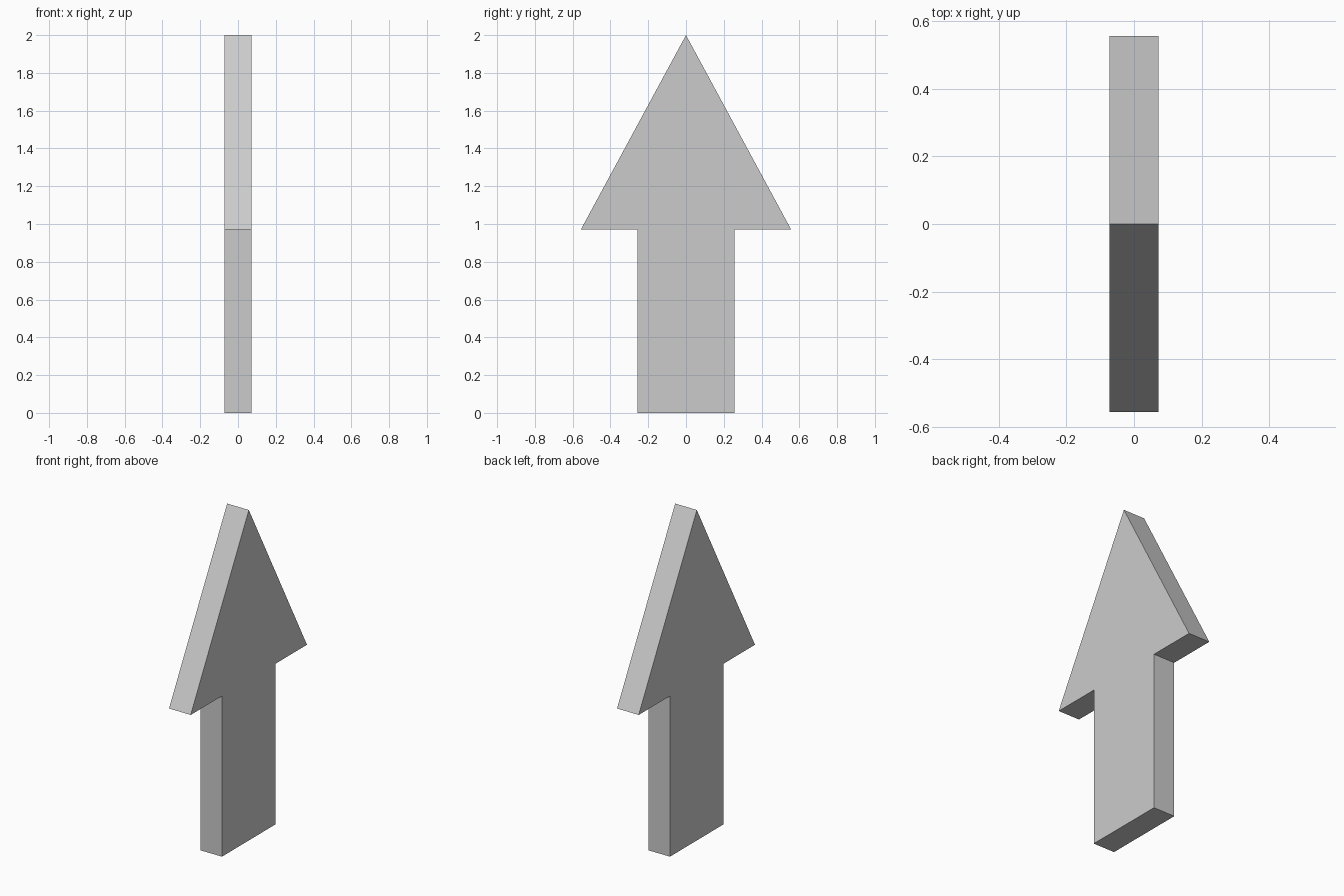
import bpy, bmesh

if "Cube" in bpy.data.objects:
    bpy.data.objects.remove(bpy.data.objects["Cube"])

HALF_THICK = 0.0725
# Right half of the arrow outline (y, z), from the base up to the tip
half = [(0.257, 0.0), (0.257, 0.972), (0.556, 0.972)]
outline = half + [(0.0, 2.0)] + [(-y, z) for y, z in reversed(half)]

# Flat arrow: outline face extruded through its thickness along x
bm = bmesh.new()
face = bm.faces.new([bm.verts.new((-HALF_THICK, y, z)) for y, z in outline])
result = bmesh.ops.extrude_face_region(bm, geom=[face], use_keep_orig=True)
moved = [g for g in result["geom"] if isinstance(g, bmesh.types.BMVert)]
bmesh.ops.translate(bm, verts=moved, vec=(2 * HALF_THICK, 0, 0))
bmesh.ops.recalc_face_normals(bm, faces=bm.faces)

mesh = bpy.data.meshes.new("arrow")
bm.to_mesh(mesh)
bm.free()
bpy.context.collection.objects.link(bpy.data.objects.new("arrow", mesh))
